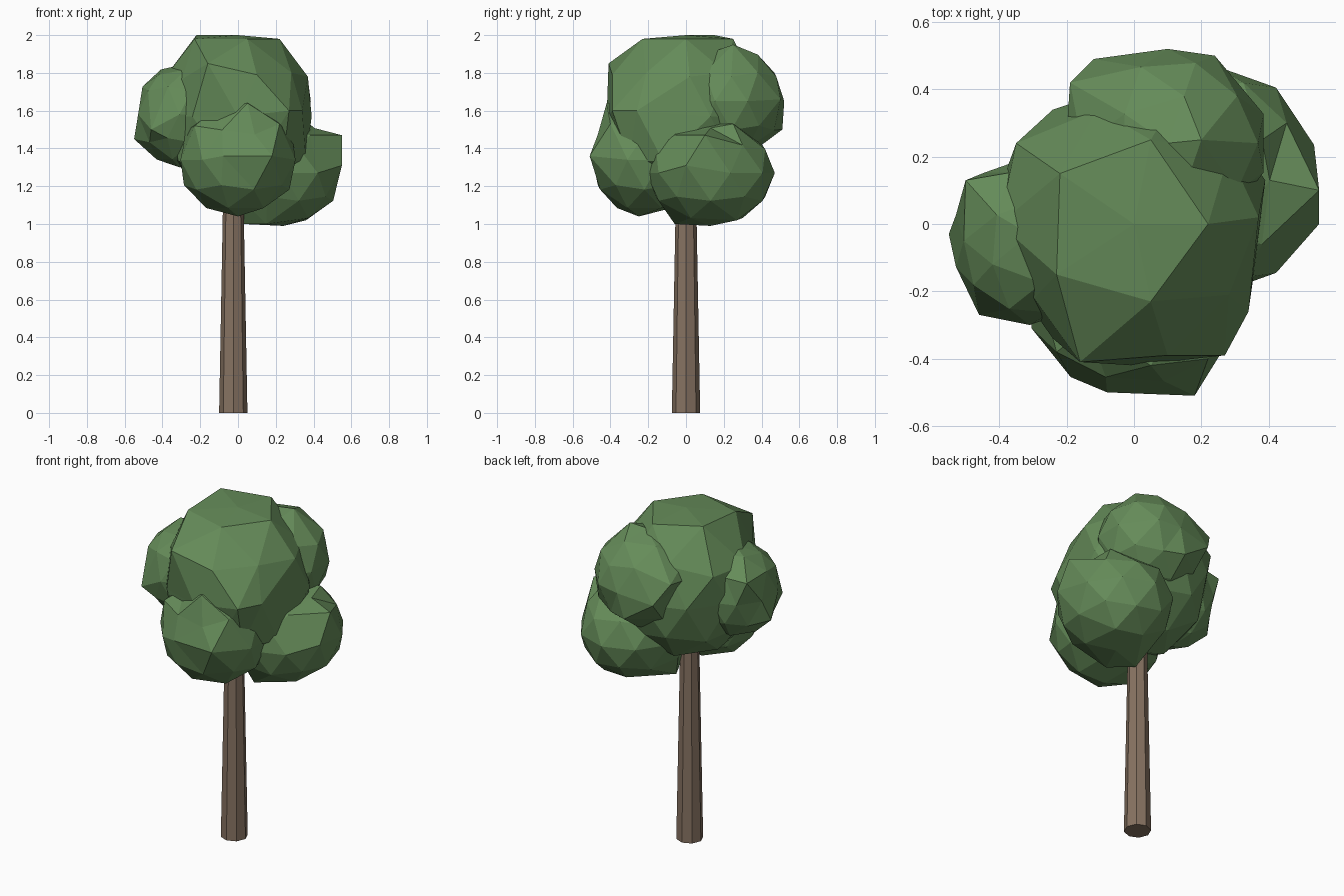
import bpy, bmesh
from mathutils import Vector


def material(name, color):
    m = bpy.data.materials.new(name)
    m.diffuse_color = (*color, 1)
    return m


leaf = material("leaf_green", (0.13, 0.26, 0.10))
bark = material("bark_brown", (0.24, 0.17, 0.12))


def finish(bm, name, mat):
    bmesh.ops.recalc_face_normals(bm, faces=bm.faces)
    mesh = bpy.data.meshes.new(name)
    bm.to_mesh(mesh)
    bm.free()
    mesh.materials.append(mat)
    bpy.context.collection.objects.link(bpy.data.objects.new(name, mesh))


def foliage(name, center, radii, pulls=()):
    """Faceted leaf clump; the vertex nearest in direction moves to each pull point."""
    bm = bmesh.new()
    bmesh.ops.create_icosphere(bm, subdivisions=2, radius=1)
    c, r = Vector(center), Vector(radii)
    for v in bm.verts:
        v.co = c + v.co * r
    free = set(bm.verts)
    for p in map(Vector, pulls):
        v = max(free, key=lambda v: (v.co - c).normalized().dot((p - c).normalized()))
        v.co = p
        free.remove(v)
    finish(bm, name, leaf)


# Tapered eight-sided trunk
bm = bmesh.new()
bmesh.ops.create_cone(bm, cap_ends=True, segments=8, radius1=0.075, radius2=0.052, depth=1.25)
bmesh.ops.translate(bm, verts=bm.verts, vec=(-0.025, 0, 0.625))
finish(bm, "trunk", bark)

# Large central clump with a flattened crown
foliage("crown_center", (0, 0, 1.57), (0.41, 0.42, 0.44), [
    (0, 0, 2.0), (0.22, 0, 1.98), (0.05, 0.25, 1.98), (-0.22, 0.15, 2.0),
    (-0.23, -0.15, 1.98), (0.05, -0.23, 1.98), (-0.16, -0.41, 1.85),
    (0.10, -0.39, 1.79), (0.27, -0.39, 1.60), (0.37, 0.02, 1.78),
    (0.36, -0.12, 1.33), (-0.31, -0.20, 1.33), (-0.40, 0, 1.76),
    (-0.35, 0.24, 1.76), (0.34, -0.26, 1.60), (0.24, -0.30, 1.34)])

# Smaller clumps around it
foliage("crown_front", (0, -0.22, 1.34), (0.32, 0.29, 0.30), [
    (0.05, -0.42, 1.64), (-0.23, -0.38, 1.52), (0.22, -0.40, 1.53),
    (0.18, -0.51, 1.36), (-0.08, -0.50, 1.36), (0, -0.25, 1.04)])
foliage("crown_right", (0.24, 0.13, 1.27), (0.31, 0.34, 0.28), [
    (0.55, 0.10, 1.47), (0.55, 0, 1.31), (0.38, -0.06, 1.47), (0.38, 0.25, 1.53),
    (0.36, 0.27, 1.02), (0.15, -0.06, 1.0), (0.03, 0.05, 1.0)])
foliage("crown_back", (0.10, 0.24, 1.65), (0.30, 0.28, 0.29), [
    (0.20, 0.25, 1.95), (0.24, 0.50, 1.66), (0.06, 0.51, 1.50),
    (-0.12, 0.49, 1.62), (-0.19, 0.42, 1.74), (-0.20, 0.27, 1.72)])
foliage("crown_left", (-0.31, -0.05, 1.58), (0.23, 0.25, 0.28), [
    (-0.55, -0.03, 1.45), (-0.50, 0.13, 1.72), (-0.46, -0.27, 1.50),
    (-0.42, -0.12, 1.79), (-0.31, -0.03, 1.84)])
